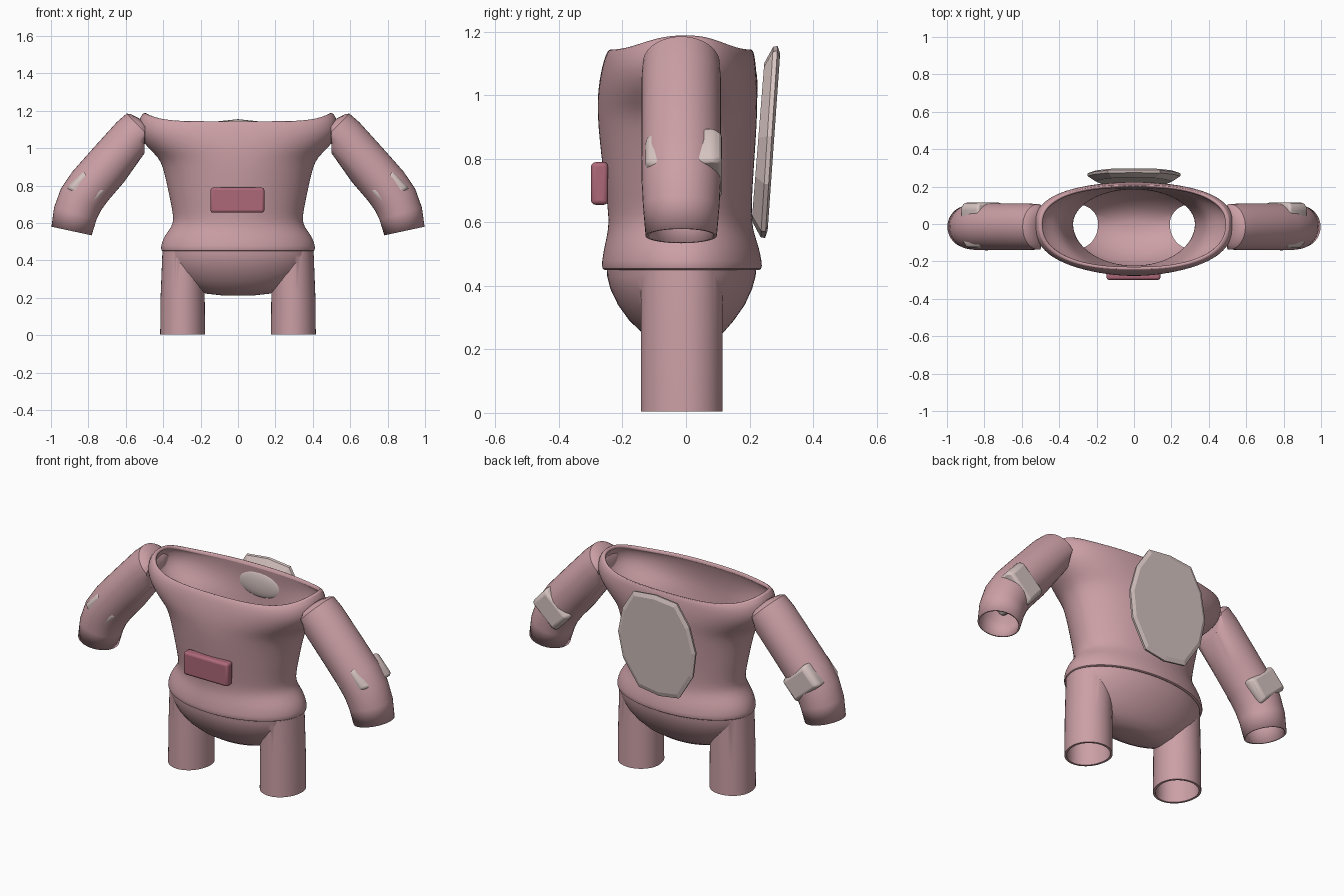
import bpy, bmesh, math
from mathutils import Vector

if "Cube" in bpy.data.objects:
    bpy.data.objects.remove(bpy.data.objects["Cube"])


def material(name, rgb):
    m = bpy.data.materials.new(name)
    m.diffuse_color = (*rgb, 1)
    m.use_nodes = True
    m.node_tree.nodes["Principled BSDF"].inputs["Base Color"].default_value = m.diffuse_color
    return m


PINK = material("dusty pink", (0.60, 0.35, 0.38))
ROSE = material("dark rose", (0.42, 0.14, 0.19))
GREY = material("warm grey", (0.67, 0.55, 0.53))


def loft(name, rings, mat, cap_start=False, cap_end=False, smooth=True):
    """Skin a list of equal-length point rings."""
    bm = bmesh.new()
    rows = [[bm.verts.new(p) for p in r] for r in rings]
    n = len(rows[0])
    for a, b in zip(rows, rows[1:]):
        for j in range(n):
            k = (j + 1) % n
            bm.faces.new((a[j], a[k], b[k], b[j]))
    if cap_start:
        bm.faces.new(rows[0][::-1])
    if cap_end:
        bm.faces.new(rows[-1])
    bmesh.ops.recalc_face_normals(bm, faces=bm.faces)
    me = bpy.data.meshes.new(name)
    bm.to_mesh(me)
    bm.free()
    me.materials.append(mat)
    ob = bpy.data.objects.new(name, me)
    bpy.context.collection.objects.link(ob)
    if smooth:
        shade(ob)
    return ob


def shade(ob, angle=40):
    bpy.ops.object.select_all(action='DESELECT')
    ob.select_set(True)
    bpy.context.view_layer.objects.active = ob
    bpy.ops.object.shade_smooth_by_angle(angle=math.radians(angle))


def oval(z, hx, front, back, power=2.0, lift=0.0, cx=0.0, n=64):
    """Horizontal superellipse ring; lift raises its left and right ends."""
    pts = []
    for j in range(n):
        a = 2 * math.pi * j / n
        c, s = math.cos(a), math.sin(a)
        x = math.copysign(abs(c) ** (2 / power), c)
        y = math.copysign(abs(s) ** (2 / power), s)
        pts.append((cx + hx * x, y * (back if s > 0 else front), z + lift * abs(x) ** 6))
    return pts


def modify(ob, kind, **props):
    m = ob.modifiers.new(kind.title(), kind)
    for k, v in props.items():
        setattr(m, k, v)


# Torso: open shell with flared hem and bulging shoulders
torso = loft("torso", [oval(*r) for r in (
    (0.447, 0.395, 0.245, 0.222), (0.45, 0.412, 0.266, 0.240), (0.475, 0.413, 0.265, 0.239),
    (0.52, 0.400, 0.258, 0.230), (0.56, 0.370, 0.248, 0.216), (0.60, 0.345, 0.243, 0.207),
    (0.65, 0.348, 0.247, 0.207), (0.72, 0.362, 0.256, 0.210), (0.82, 0.383, 0.268, 0.217),
    (0.90, 0.402, 0.276, 0.222, 2.05), (0.95, 0.425, 0.278, 0.224, 2.1),
    (1.00, 0.480, 0.278, 0.225, 2.2), (1.05, 0.520, 0.272, 0.224, 2.3),
    (1.09, 0.535, 0.264, 0.220, 2.4, 0.01), (1.125, 0.530, 0.254, 0.216, 2.4, 0.03),
    (1.143, 0.510, 0.244, 0.210, 2.4, 0.045), (1.146, 0.490, 0.234, 0.202, 2.4, 0.045))], PINK)
modify(torso, 'SOLIDIFY', thickness=0.022, offset=-1)
modify(torso, 'SUBSURF', levels=1, render_levels=1)


# Shorts: rounded bowl joined to two hollow legs
BOWL = ((0.212, 0.08, 0.05, 0.04), (0.222, 0.17, 0.09, 0.075), (0.25, 0.25, 0.135, 0.115),
        (0.29, 0.31, 0.178, 0.150), (0.34, 0.358, 0.214, 0.185), (0.39, 0.388, 0.238, 0.208),
        (0.43, 0.398, 0.248, 0.219), (0.465, 0.400, 0.250, 0.222))


def bowl(name, wall=0.0):
    rings = [oval(z + wall, hx - wall, f - wall, b - wall) for z, hx, f, b in BOWL]
    if wall:
        rings.append([(x, y, 0.6) for x, y, z in rings[-1]])
    return loft(name, rings, PINK, True, True)


def leg(name, side, wall=0.0):
    lo, hi = (-0.1, 0.55) if wall else (0.004, 0.45)
    rings = [oval(z, hx - wall, 0.142 - wall, 0.115 - wall, 2.0, 0, side * cx, 40)
             for z, hx, cx in ((lo, 0.120, 0.296), (0.2, 0.118, 0.296), (hi, 0.109, 0.295))]
    return loft(name, rings, PINK, True, True)


shorts = bowl("shorts")
parts = [(leg("leg_%s" % n, s), 'UNION') for n, s in (("left", 1), ("right", -1))]
parts.append((bowl("bowl_cutter", 0.02), 'DIFFERENCE'))
parts += [(leg("leg_cutter_%s" % n, s, 0.012), 'DIFFERENCE') for n, s in (("left", 1), ("right", -1))]
for tool, op in parts:
    modify(shorts, 'BOOLEAN', object=tool, operation=op, solver='EXACT')
# bake the joined result and drop the helper solids
bpy.context.view_layer.update()
dg = bpy.context.evaluated_depsgraph_get()
baked = bpy.data.meshes.new_from_object(shorts.evaluated_get(dg))
shorts.modifiers.clear()
shorts.data = baked
for tool, op in parts:
    bpy.data.objects.remove(tool)
shade(shorts, 35)

# Arms: bent hollow tubes, open at the wrist
ARM_Y = -0.015
PATH = ((0.490, 1.125, 0.05), (0.498, 1.116, 0.10), (0.512, 1.10, 0.119), (0.56, 1.055, 0.122),
        (0.70, 0.900, 0.122), (0.79, 0.797, 0.123), (0.84, 0.725, 0.122), (0.87, 0.650, 0.118),
        (0.89, 0.557, 0.110))


def arm(name, side):
    rings = []
    for i, (x, z, r) in enumerate(PATH):
        a, b = PATH[max(i - 1, 0)], PATH[min(i + 1, len(PATH) - 1)]
        t = Vector((b[0] - a[0], b[1] - a[1])).normalized()
        ring = []
        for j in range(40):
            q = 2 * math.pi * j / 40
            u = r * math.cos(q)
            px = max(x - t.y * u, 0.495 + 0.002 * i)
            ring.append((side * px, ARM_Y + r * 1.02 * math.sin(q), z + t.x * u))
        rings.append(ring)
    ob = loft(name, rings, PINK, cap_start=True)
    modify(ob, 'SOLIDIFY', thickness=0.01, offset=-1)


# Elbow pads: tapered blocks whose corners break through the sleeve
def elbow_pad(name, side):
    t, n = Vector((0.67, 0, -0.74)), Vector((0.74, 0, 0.67))
    rings = []
    for y, half, length in ((-0.127, 0.070, 0.055), (-0.10, 0.084, 0.068),
                            (0.085, 0.102, 0.070), (0.114, 0.085, 0.060)):
        ring = []
        for a, b in ((-1, -1), (1, -1), (1, 1), (-1, 1)):
            p = Vector((0.808, y, 0.78)) + n * a * half + t * b * length
            ring.append((side * p.x, p.y, p.z))
        rings.append(ring)
    ob = loft(name, rings, GREY, True, True)
    modify(ob, 'BEVEL', width=0.012, segments=2)


for n, s in (("left", 1), ("right", -1)):
    arm("arm_" + n, s)
    elbow_pad("elbow_pad_" + n, s)

# Back plate: faceted, tilted slab with chamfered rim
HALF = ((0.0, 1.155), (0.14, 1.14), (0.215, 1.02), (0.25, 0.87), (0.225, 0.72), (0.13, 0.57), (0.0, 0.55))
outline = list(HALF) + [(-x, z) for x, z in HALF[-2:0:-1]]


def plate_ring(depth, scale):
    return [(x * scale, 0.257 + (z - 0.55) * 0.065 - depth, 0.855 + (z - 0.855) * scale)
            for x, z in outline]


loft("back_plate", [plate_ring(0.05, 0.82), plate_ring(0.022, 0.99), plate_ring(0.008, 1.0),
                    plate_ring(0.0, 0.92)], GREY, True, True, smooth=False)

# Plate mount: low dome showing on the inside of the back wall
bpy.ops.mesh.primitive_uv_sphere_add(segments=24, ring_count=12, location=(0, 0.205, 1.03))
mount = bpy.context.object
mount.name = "plate_mount"
mount.scale = (0.14, 0.02, 0.075)
mount.data.materials.append(GREY)
shade(mount)

# Belly pouch: rounded box
bpy.ops.mesh.primitive_cube_add(size=1, location=(-0.003, -0.272, 0.722))
pouch = bpy.context.object
pouch.name = "belly_pouch"
pouch.scale = (0.288, 0.054, 0.134)
bpy.ops.object.transform_apply(location=False, rotation=False, scale=True)
pouch.data.materials.append(ROSE)
modify(pouch, 'BEVEL', width=0.014, segments=3)
shade(pouch)
